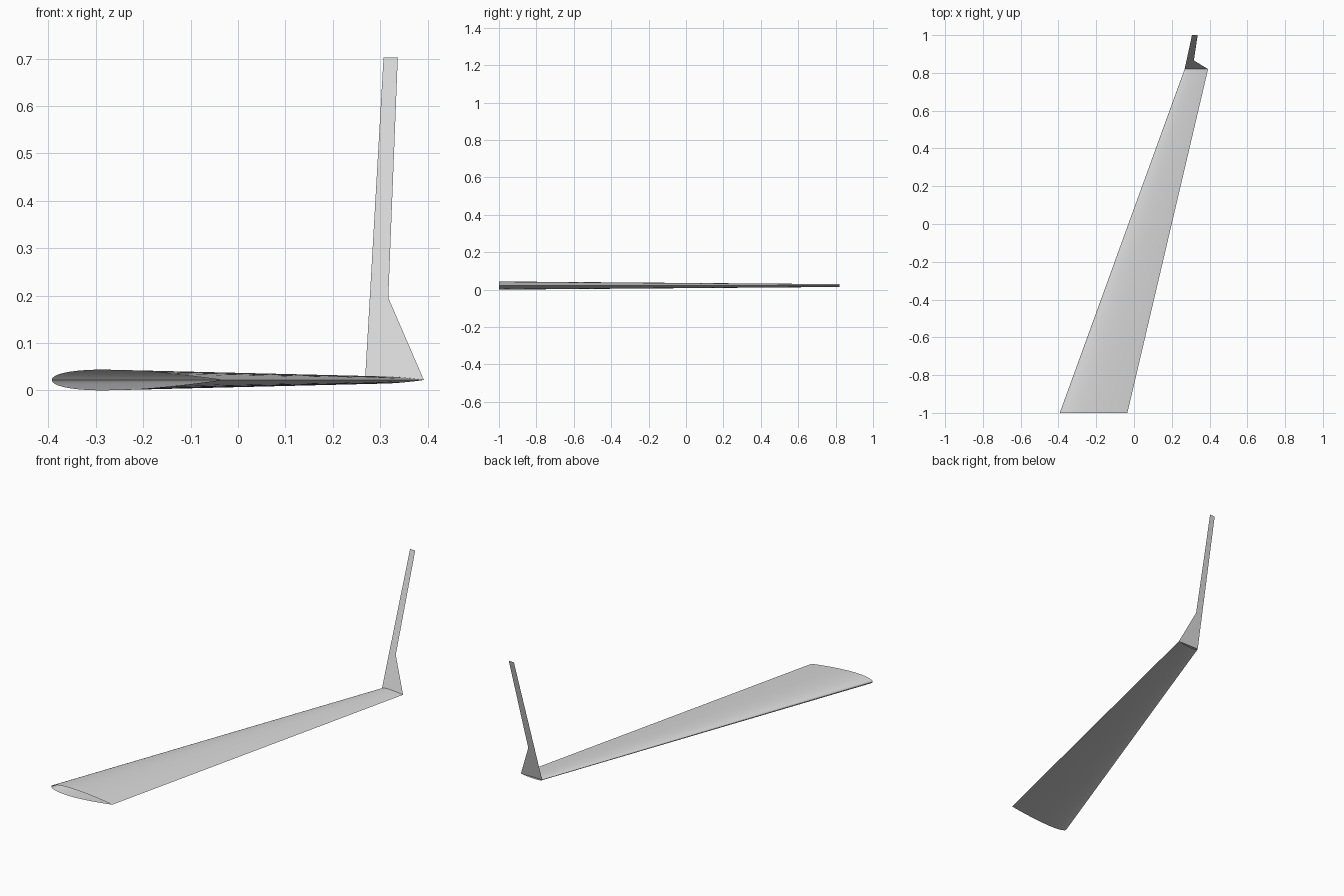
import bpy, bmesh, math
from mathutils import Vector

cube = bpy.data.objects.get("Cube")
if cube:
    bpy.data.objects.remove(cube, do_unlink=True)

grey = bpy.data.materials.new("light grey")
grey.use_nodes = True
grey.diffuse_color = (0.7, 0.7, 0.7, 1)
grey.node_tree.nodes["Principled BSDF"].inputs["Base Color"].default_value = grey.diffuse_color

MID_Z = 0.022
STEPS = 24          # chord divisions per side
ROOT = dict(y=-1.0, lead=-0.393, trail=-0.035)
TIP = dict(y=0.82, lead=0.268, trail=0.392)


def add_object(name, bm):
    mesh = bpy.data.meshes.new(name)
    bm.to_mesh(mesh)
    bm.free()
    mesh.materials.append(grey)
    obj = bpy.data.objects.new(name, mesh)
    bpy.context.collection.objects.link(obj)
    return obj


def half_thickness(t):
    """Symmetric aerofoil half thickness, as a fraction of the chord."""
    return 0.61 * (0.2969 * math.sqrt(t) - 0.126 * t - 0.3516 * t**2
                   + 0.2843 * t**3 - 0.1036 * t**4)


def section(bm, y, lead, trail):
    """Closed aerofoil ring: trailing edge, over the top, back underneath."""
    chord = trail - lead
    ring = []
    for i in range(2 * STEPS):
        a = math.pi * i / STEPS
        t = (1 + math.cos(a)) / 2
        side = 1 if i <= STEPS else -1
        z = MID_Z + side * chord * half_thickness(t)
        ring.append(bm.verts.new((lead + chord * t, y, z)))
    return ring


# Wing: open tapered shell between the root and tip sections
bm = bmesh.new()
root, tip = section(bm, **ROOT), section(bm, **TIP)
for i in range(len(root)):
    j = (i + 1) % len(root)
    bm.faces.new((root[i], tip[i], tip[j], root[j]))
bm.normal_update()
top_face = max(bm.faces, key=lambda f: f.calc_center_median().z)
if top_face.normal.z < 0:
    bmesh.ops.reverse_faces(bm, faces=bm.faces[:])
wing = add_object("wing", bm)
bpy.ops.object.select_all(action='DESELECT')
wing.select_set(True)
bpy.context.view_layer.objects.active = wing
bpy.ops.object.shade_smooth_by_angle(angle=math.radians(35))

# Winglet: thin sheet leaning outward from the tip chord line
bm = bmesh.new()
base, top = Vector((0, TIP["y"], MID_Z)), Vector((0, 1.0, 0.702))
levels = []
for f, x0, x1 in ((0, 0.268, 0.392), (0.255, 0.278, 0.317), (1, 0.307, 0.337)):
    p = base.lerp(top, f)
    levels.append([bm.verts.new((x, p.y, p.z)) for x in (x0, x1)])
for low, high in zip(levels, levels[1:]):
    bm.faces.new((low[0], low[1], high[1], high[0]))
add_object("winglet", bm)
